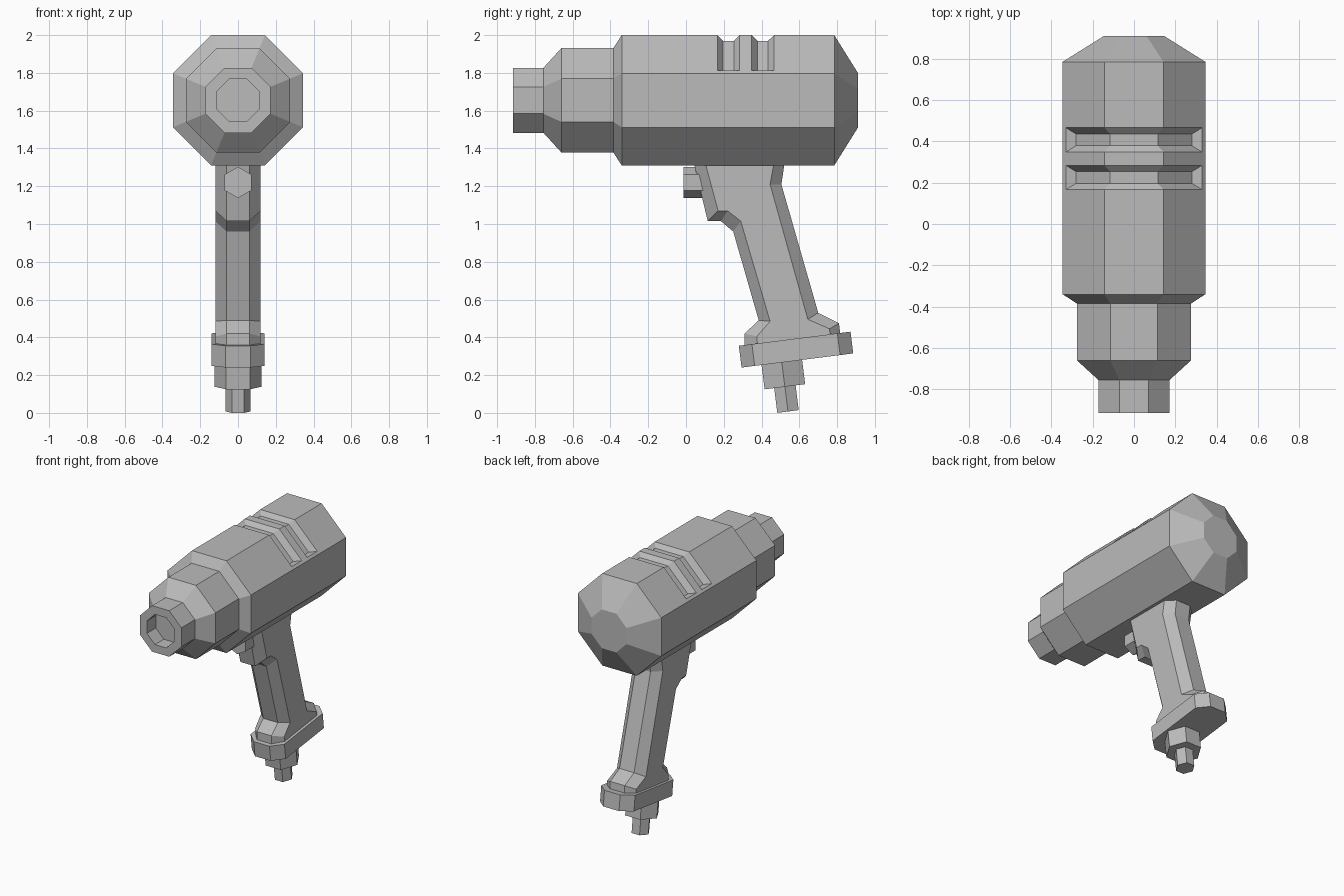
import bpy, bmesh, math
from mathutils import Matrix, Vector

cube = bpy.data.objects.get("Cube")
if cube:
    bpy.data.objects.remove(cube, do_unlink=True)

grey = bpy.data.materials.new("plain_grey")
grey.use_nodes = True
GREY = (0.5, 0.5, 0.5, 1)
grey.diffuse_color = GREY
grey.node_tree.nodes["Principled BSDF"].inputs["Base Color"].default_value = GREY


def finish(name, bm):
    bmesh.ops.recalc_face_normals(bm, faces=bm.faces[:])
    mesh = bpy.data.meshes.new(name)
    bm.to_mesh(mesh)
    bm.free()
    mesh.materials.append(grey)
    obj = bpy.data.objects.new(name, mesh)
    bpy.context.collection.objects.link(obj)
    return obj


def loft(name, rings, closed=False):
    """Skin equal-length rings; cap the ends, or join last to first."""
    bm = bmesh.new()
    loops = [[bm.verts.new(p) for p in ring] for ring in rings]
    pairs = list(zip(loops, loops[1:]))
    if closed:
        pairs.append((loops[-1], loops[0]))
    else:
        bm.faces.new(loops[0])
        bm.faces.new(loops[-1])
    n = len(loops[0])
    for a, b in pairs:
        for i in range(n):
            j = (i + 1) % n
            bm.faces.new((a[i], a[j], b[j], b[i]))
    return finish(name, bm)


def turned(name, profile, sides, z, start):
    """Faceted solid along y from (y, corner radius) pairs."""
    angles = [start + math.tau * i / sides for i in range(sides)]
    return loft(name, [[(r * math.cos(a), y, z + r * math.sin(a)) for a in angles]
                       for y, r in profile])


# Octagonal motor housing with nose and open bore (flat-to-centre radii)
housing_profile = [(-0.81, 0.113), (-0.915, 0.113), (-0.915, 0.172), (-0.755, 0.172),
                   (-0.66, 0.276), (-0.385, 0.276), (-0.34, 0.345), (0.785, 0.345),
                   (0.91, 0.145)]
AXIS_Z = 1.655
corner = 1 / math.cos(math.pi / 8)
housing = turned("motor_housing", [(y, r * corner) for y, r in housing_profile],
                 8, AXIS_Z, math.pi / 8)

# Vent slots with sloping walls, cut across the top three sides
floor_arc = [(-0.28, 0.15), (-0.115, 0.315), (0.115, 0.315), (0.28, 0.15)]
lip_arc = [(-0.33, 0.158), (-0.143, 0.345), (0.143, 0.345), (0.33, 0.158)]
for mid in (0.225, 0.407):
    rings = []
    for (fx, fz), (lx, lz) in zip(floor_arc, lip_arc):
        floor = [Vector((fx, mid + s * 0.028, AXIS_Z + fz)) for s in (-1, 1)]
        lip = [Vector((lx, mid + s * 0.059, AXIS_Z + lz)) for s in (-1, 1)]
        outer = [f.lerp(l, 1.5) for f, l in zip(floor, lip)]
        rings.append([floor[0], floor[1], outer[1], outer[0]])
    cutter = loft("slot_cutter", rings)
    cutter.hide_render = True
    mod = housing.modifiers.new("slot", 'BOOLEAN')
    mod.operation = 'DIFFERENCE'
    mod.solver = 'EXACT'
    mod.object = cutter
    bpy.context.view_layer.objects.active = housing
    bpy.ops.object.modifier_apply(modifier=mod.name)
    bpy.data.objects.remove(cutter, do_unlink=True)

# Grip: narrow outer outline and wide inner outline joined by chamfers
front_outer = [(0.04, 1.33), (0.115, 1.015), (0.185, 1.015), (0.25, 0.96),
               (0.385, 0.49), (0.31, 0.42), (0.31, 0.33)]
front_inner = [(0.1, 1.33), (0.17, 1.07), (0.22, 1.07), (0.29, 1.015),
               (0.445, 0.485), (0.375, 0.405), (0.38, 0.34)]
back_outer = [(0.82, 0.39), (0.81, 0.475), (0.7, 0.53), (0.505, 1.21), (0.523, 1.33)]
back_inner = [(0.765, 0.38), (0.76, 0.445), (0.645, 0.495), (0.445, 1.21), (0.467, 1.33)]
outer, inner = front_outer + back_outer, front_inner + back_inner
loft("grip", [[(x, y, z) for y, z in outline]
              for x, outline in ((-0.12, inner), (-0.06, outer), (0.06, outer), (0.12, inner))])

# Hexagonal trigger button
turned("trigger", [(-0.012, 0.083), (0.11, 0.083)], 6, 1.22, math.pi / 6)

# Base plate and hose fittings share the grip's tilted frame
tilt = Matrix.Rotation(math.radians(7.2), 4, 'X')


def tilted_prism(name, outline, low, high, origin):
    frame = Matrix.Translation(origin) @ tilt
    return loft(name, [[frame @ Vector((x, y, z)) for x, y in outline]
                       for z in (low, high)])


plate = [(0.065, -0.298), (0.14, -0.228), (0.14, 0.228), (0.065, 0.298)]
plate += [(-x, y) for x, y in reversed(plate)]
tilted_prism("base_plate", plate, -0.058, 0.058, (0, 0.5825, 0.335))


def hexagon(r):
    return [(r * math.cos(i * math.pi / 3), r * math.sin(i * math.pi / 3)) for i in range(6)]


hose_end = (0, 0.54, 0.0075)
tilted_prism("hose_nut", hexagon(0.125), 0.132, 0.29, hose_end)
tilted_prism("hose_stem", hexagon(0.066), 0, 0.16, hose_end)
